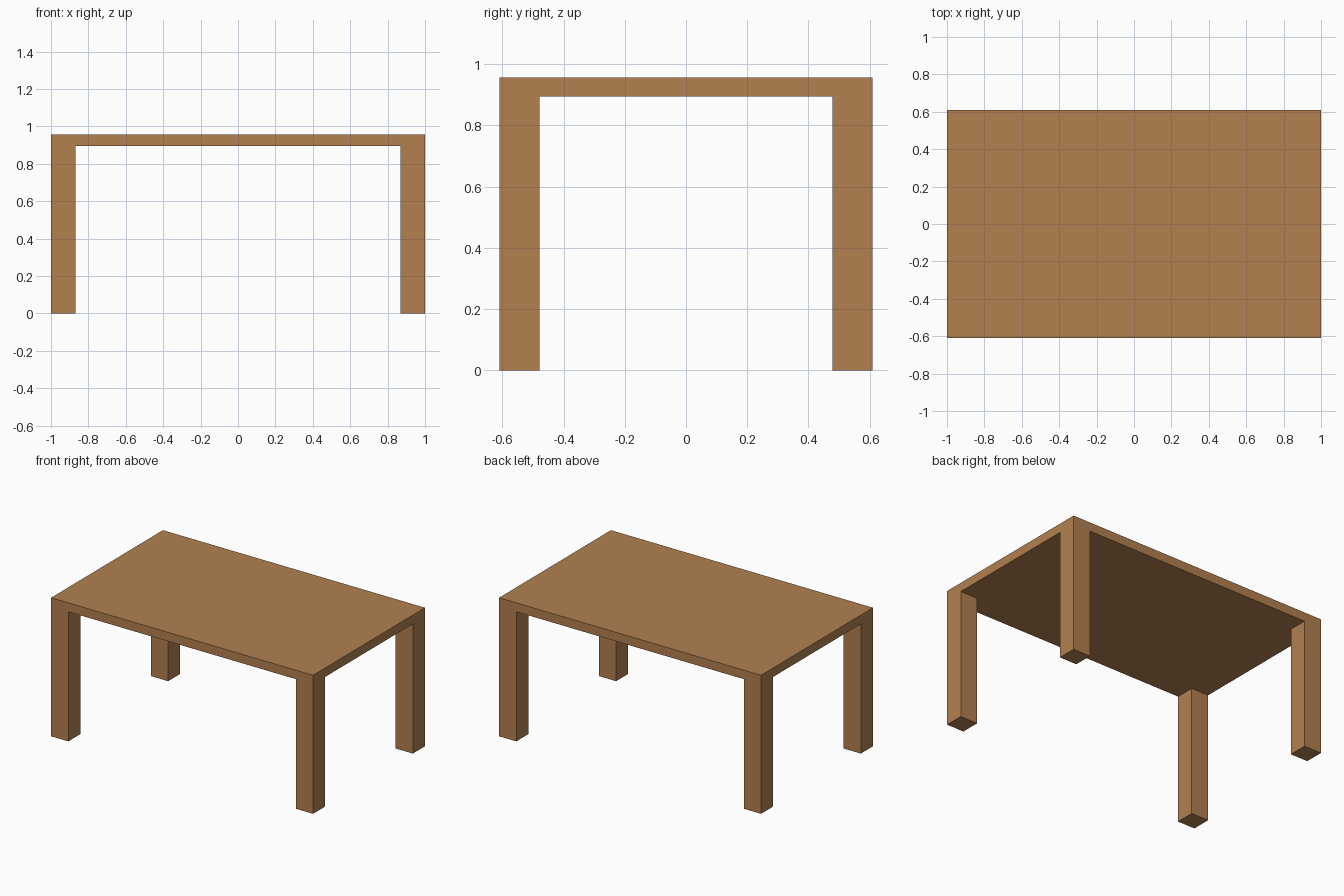
import bpy
import bmesh

if "Cube" in bpy.data.objects:
    bpy.data.objects.remove(bpy.data.objects["Cube"])

HALF_X, HALF_Y = 1.0, 0.61
HEIGHT, UNDERSIDE = 0.956, 0.894
LEG = 0.132

wood = bpy.data.materials.new("warm_wood")
wood.diffuse_color = (0.445, 0.216, 0.078, 1.0)
wood.use_nodes = True
wood.node_tree.nodes["Principled BSDF"].inputs["Base Color"].default_value = wood.diffuse_color

bm = bmesh.new()

# Tabletop slab
slab = bmesh.ops.create_cube(bm, size=1.0)["verts"]
for v in slab:
    v.co.x *= 2 * HALF_X
    v.co.y *= 2 * HALF_Y
    v.co.z = HEIGHT if v.co.z > 0 else UNDERSIDE

# Cut lines marking the inner sides of the legs
for axis, half in ((0, HALF_X), (1, HALF_Y)):
    for side in (-1, 1):
        point, normal = [0, 0, 0], [0, 0, 0]
        point[axis] = side * (half - LEG)
        normal[axis] = 1
        bmesh.ops.bisect_plane(bm, geom=bm.verts[:] + bm.edges[:] + bm.faces[:],
                               plane_co=point, plane_no=normal)

# Legs pulled down from the four underside corners, flush with the slab
bm.normal_update()
corners = []
for f in bm.faces:
    c = f.calc_center_median()
    if f.normal.z < -0.9 and abs(c.x) > HALF_X - LEG and abs(c.y) > HALF_Y - LEG:
        corners.append(f)
for f in corners:
    new = bmesh.ops.extrude_discrete_faces(bm, faces=[f])["faces"][0]
    for v in new.verts:
        v.co.z = 0.0

# Merge coplanar faces into clean flat sides
bmesh.ops.remove_doubles(bm, verts=bm.verts[:], dist=1e-5)
bmesh.ops.dissolve_limit(bm, angle_limit=0.01, verts=bm.verts[:], edges=bm.edges[:])
bmesh.ops.recalc_face_normals(bm, faces=bm.faces[:])

mesh = bpy.data.meshes.new("table")
bm.to_mesh(mesh)
bm.free()
mesh.materials.append(wood)
bpy.context.collection.objects.link(bpy.data.objects.new("table", mesh))
